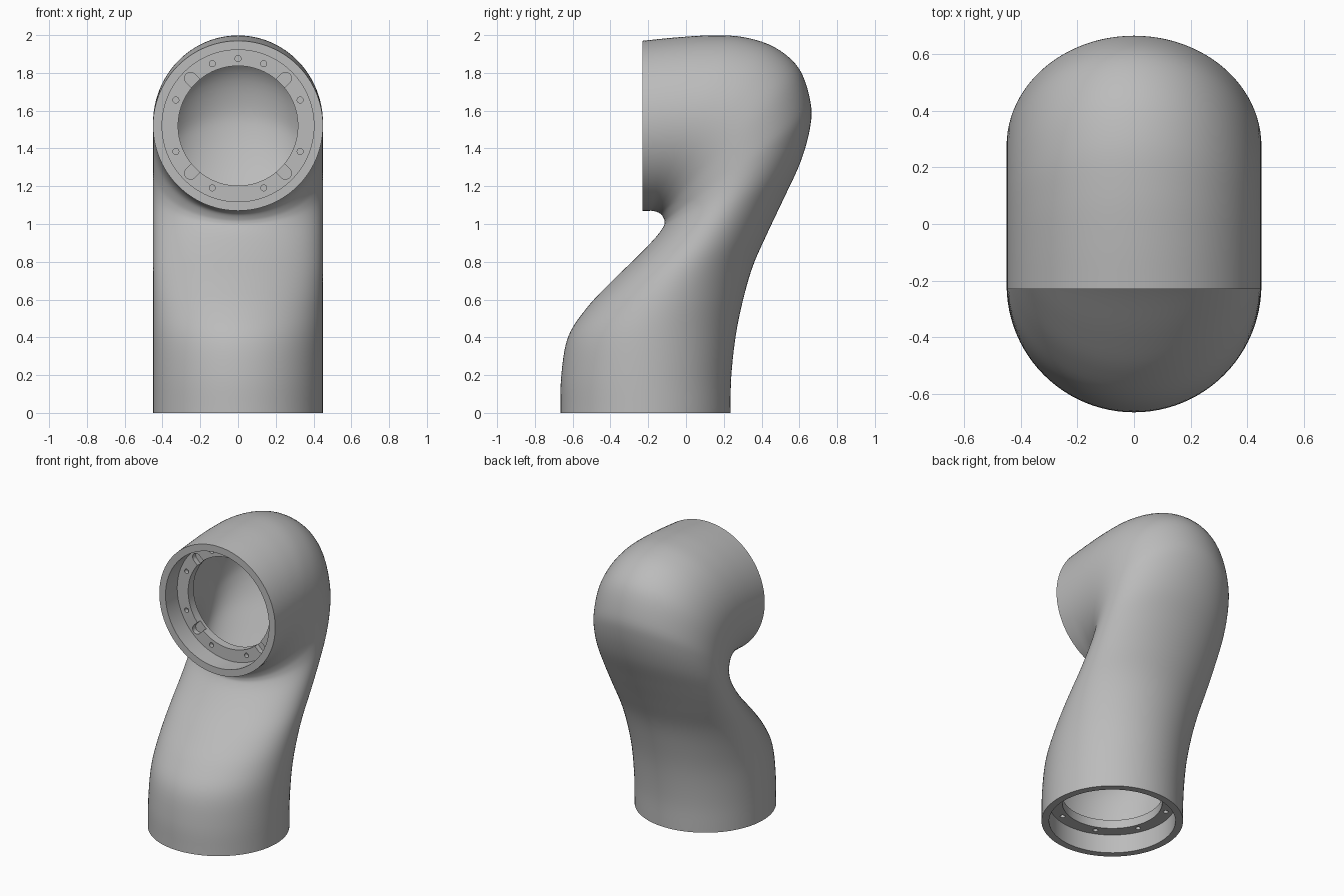
import bpy, bmesh
from math import sin, cos, pi, radians
from mathutils import Vector, Matrix

if "Cube" in bpy.data.objects:
    bpy.data.objects.remove(bpy.data.objects["Cube"], do_unlink=True)

grey = bpy.data.materials.new("cast_grey")
grey.use_nodes = True
colour = (0.5, 0.5, 0.5, 1)
grey.diffuse_color = colour
grey.node_tree.nodes["Principled BSDF"].inputs["Base Color"].default_value = colour

RADIUS = 0.45
SEGMENTS = 96

# Side outline: (front y, front z, back y, back z) of each cross-section
OUTLINE = [
    (-.665, 0, .235, 0), (-.66, .2, .24, .2), (-.625, .4, .265, .42),
    (-.53, .55, .305, .61), (-.4, .69, .355, .78), (-.25, .835, .43, .95),
    (-.16, .93, .52, 1.14), (-.12, .985, .605, 1.325), (-.113, 1.01, .655, 1.5),
    (-.118, 1.03, .66, 1.64), (-.13, 1.05, .6, 1.82), (-.147, 1.061, .47, 1.935),
    (-.165, 1.067, .3, 1.99), (-.18, 1.07, .12, 1.998), (-.2, 1.07, -.06, 1.987),
    (-.23, 1.07, -.23, 1.97)]


def smooth_path(points, steps=5):
    """Catmull-Rom interpolation through the outline sections."""
    pts = [Vector(p) for p in points]
    pts = [2 * pts[0] - pts[1]] + pts + [2 * pts[-1] - pts[-2]]
    result = []
    for a, b, c, d in zip(pts, pts[1:], pts[2:], pts[3:]):
        for i in range(steps):
            t = i / steps
            result.append(b + (c - a) * (t / 2) + (a * 2 - b * 5 + c * 4 - d) * (t * t / 2)
                          + (b * 3 - a - c * 3 + d) * (t ** 3 / 2))
    return result + [pts[-2]]


def make_object(name, bm):
    mesh = bpy.data.meshes.new(name)
    bm.to_mesh(mesh)
    bm.free()
    mesh.materials.append(grey)
    obj = bpy.data.objects.new(name, mesh)
    bpy.context.collection.objects.link(obj)
    return obj


def activate(obj):
    bpy.ops.object.select_all(action='DESELECT')
    obj.select_set(True)
    bpy.context.view_layer.objects.active = obj


def bridge(bm, rings, flip=False):
    for low, high in zip(rings, rings[1:]):
        for i in range(SEGMENTS):
            j = (i + 1) % SEGMENTS
            face = bm.faces.new((low[i], low[j], high[j], high[i]))
            if flip:
                face.normal_flip()


# Curved tube: elliptical sections of constant width along the outline
def tube(name, scale, flip):
    bm = bmesh.new()
    rings = []
    for fy, fz, by, bz in smooth_path(OUTLINE):
        front, back = Vector((0, fy, fz)), Vector((0, by, bz))
        centre, half = (front + back) / 2, (back - front) / 2 * scale
        side = Vector((RADIUS * scale, 0, 0))
        rings.append([bm.verts.new(centre + side * cos(a) + half * sin(a))
                      for a in (2 * pi * i / SEGMENTS for i in range(SEGMENTS))])
    bridge(bm, rings, flip)
    obj = make_object(name, bm)
    activate(obj)
    bpy.ops.object.shade_smooth()
    return obj


tube("arm_shell", 1, False)
tube("arm_lining", 0.92, True)

# Flange socket profile: (radius, depth)
DEPTH = 0.13
SOCKET = [(RADIUS, 0), (.402, 0), (.402, DEPTH), (.317, DEPTH),
          (.317, .19), (.41, .19), (.41, .04)]


def prism(bm, outline, bottom, top):
    """Add a closed prism, used to cut the flange."""
    face = bm.faces.new([bm.verts.new((x, y, bottom)) for x, y in outline])
    new = bmesh.ops.extrude_face_region(bm, geom=[face])["geom"]
    verts = [v for v in new if isinstance(v, bmesh.types.BMVert)]
    bmesh.ops.translate(bm, verts=verts, vec=(0, 0, top - bottom))


def turned(points, angle):
    rot = Matrix.Rotation(radians(angle), 2)
    return [rot @ Vector(p) for p in points]


def socket(name, location, tilt, hole_angles, slot_angles):
    bm = bmesh.new()
    rings = [[bm.verts.new((r * cos(2 * pi * i / SEGMENTS), r * sin(2 * pi * i / SEGMENTS), d))
              for i in range(SEGMENTS)] for r, d in SOCKET]
    bridge(bm, rings + rings[:1])
    bmesh.ops.recalc_face_normals(bm, faces=bm.faces)
    obj = make_object(name, bm)

    # Bolt holes and round-ended slots cut into the flange
    cut = bmesh.new()
    bolt = [(.356 + .016 * cos(pi * i / 8), .016 * sin(pi * i / 8)) for i in range(16)]
    slot = [(.29, -.032)] + [(.355 + .032 * cos(pi * i / 10), .032 * sin(pi * i / 10))
                             for i in range(-5, 6)] + [(.29, .032)]
    for angle in hole_angles:
        prism(cut, turned(bolt, angle), DEPTH - .02, DEPTH + .03)
    for angle in slot_angles:
        prism(cut, turned(slot, angle), DEPTH - .02, DEPTH + .035)
    bmesh.ops.recalc_face_normals(cut, faces=cut.faces)
    cutter = make_object(name + "_cutter", cut)
    cutter.hide_render = True

    activate(obj)
    mod = obj.modifiers.new("cuts", 'BOOLEAN')
    mod.operation = 'DIFFERENCE'
    mod.solver = 'EXACT'
    mod.object = cutter
    bpy.ops.object.modifier_apply(modifier=mod.name)
    bpy.data.objects.remove(cutter, do_unlink=True)
    bpy.ops.object.shade_smooth_by_angle(angle=radians(30))
    obj.location = location
    obj.rotation_euler.x = radians(tilt)


bolts = [22.5 + 45 * k for k in range(8)]
socket("base_socket", (0, -.215, 0), 0, bolts, [])
socket("upper_socket", (0, -.23, 1.52), -90, bolts + [-90], [45, 135, 225, 315])
